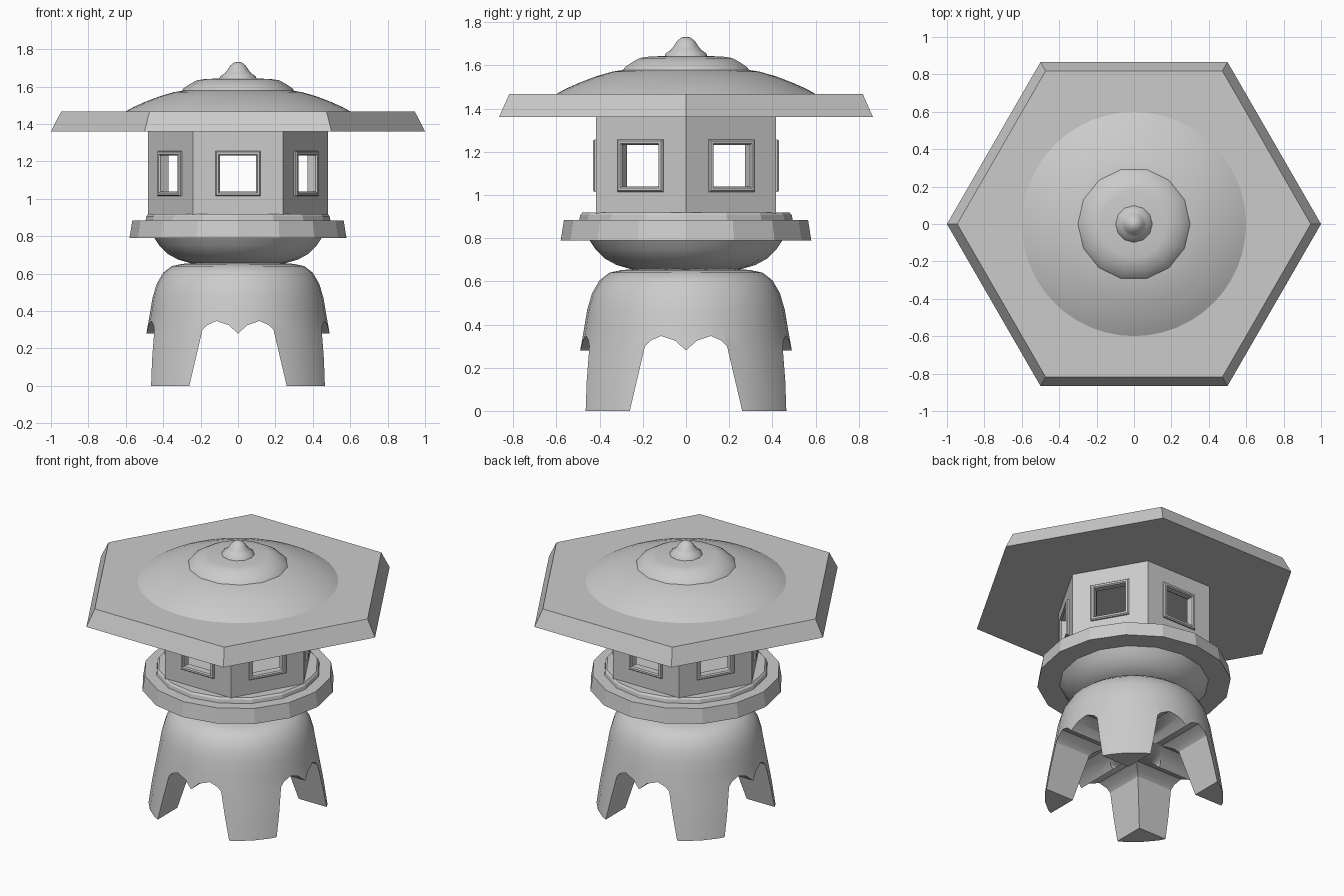
import bpy, bmesh, math
from mathutils import Matrix

cube = bpy.data.objects.get("Cube")
if cube:
    bpy.data.objects.remove(cube, do_unlink=True)

stone = bpy.data.materials.new("grey stone")
stone.use_nodes = True
stone.diffuse_color = (0.6, 0.6, 0.6, 1)
stone.node_tree.nodes["Principled BSDF"].inputs["Base Color"].default_value = (0.6, 0.6, 0.6, 1)


def finish(name, bm, smooth=None):
    """Turn a bmesh into a stone object, optionally shaded smooth by angle."""
    bmesh.ops.remove_doubles(bm, verts=bm.verts, dist=1e-5)
    bmesh.ops.recalc_face_normals(bm, faces=bm.faces)
    mesh = bpy.data.meshes.new(name)
    bm.to_mesh(mesh)
    bm.free()
    mesh.materials.append(stone)
    obj = bpy.data.objects.new(name, mesh)
    bpy.context.collection.objects.link(obj)
    if smooth:
        activate(obj)
        bpy.ops.object.shade_smooth_by_angle(angle=math.radians(smooth))
    return obj


def activate(obj):
    bpy.ops.object.select_all(action='DESELECT')
    obj.select_set(True)
    bpy.context.view_layer.objects.active = obj


def lathe(name, profile, sides, smooth=None, closed=False):
    """Revolve (radius, height) points; an open profile is capped at both ends."""
    bm = bmesh.new()
    rings = []
    for r, z in profile:
        rings.append([bm.verts.new((r * math.cos(math.tau * i / sides),
                                    r * math.sin(math.tau * i / sides), z))
                      for i in range(sides)])
    pairs = list(zip(rings, rings[1:]))
    if closed:
        pairs.append((rings[-1], rings[0]))
    for a, b in pairs:
        for i in range(sides):
            j = (i + 1) % sides
            bm.faces.new((a[i], a[j], b[j], b[i]))
    if not closed:
        bm.faces.new(rings[0])
        bm.faces.new(rings[-1])
    return finish(name, bm, smooth)


def prism(name, outline, length, angle):
    """Extrude an (x, z) outline along y, centred, and turn it about z."""
    bm = bmesh.new()
    face = bm.faces.new([bm.verts.new((x, -length / 2, z)) for x, z in outline])
    ext = bmesh.ops.extrude_face_region(bm, geom=[face])
    verts = [g for g in ext["geom"] if isinstance(g, bmesh.types.BMVert)]
    bmesh.ops.translate(bm, verts=verts, vec=(0, length, 0))
    bm.transform(Matrix.Rotation(angle, 4, 'Z'))
    return finish(name, bm)


def cut(obj, cutter):
    cutter.hide_render = True
    mod = obj.modifiers.new("cut", 'BOOLEAN')
    mod.operation = 'DIFFERENCE'
    mod.solver = 'EXACT'
    mod.object = cutter
    activate(obj)
    bpy.ops.object.modifier_apply(modifier=mod.name)
    bpy.data.objects.remove(cutter, do_unlink=True)


# Four-legged base: a flared bell cut by two crossing scalloped vaults
base = lathe("legged_base", [(0.535, 0), (0.515, 0.14), (0.49, 0.28), (0.472, 0.38),
                             (0.457, 0.47), (0.435, 0.545), (0.4, 0.605), (0.355, 0.64),
                             (0.3, 0.652), (0.2, 0.66)], 32)
half = [(0.265, -0.02), (0.19, 0.3), (0.165, 0.325), (0.115, 0.347), (0.05, 0.325)]
arch = half + [(0, 0.28)] + [(-x, z) for x, z in reversed(half)]
for k in range(2):
    cut(base, prism("vault_cutter", arch, 2, k * math.pi / 2))
activate(base)
bpy.ops.object.shade_smooth_by_angle(angle=math.radians(30))

# Bowl, rim and step under the lamp chamber
lathe("bowl", [(0.2, 0.65), (0.25, 0.655), (0.32, 0.675), (0.375, 0.705),
               (0.42, 0.75), (0.45, 0.795)], 16, 40)
lathe("rim", [(0.58, 0.79), (0.565, 0.885)], 16)
lathe("step", [(0.495, 0.88), (0.49, 0.907), (0.48, 0.918)], 16)

# Hollow six-sided lamp chamber with a window in each wall
walls = lathe("chamber_walls", [(0.48, 0.915), (0.48, 1.365), (0.43, 1.365), (0.43, 0.915)],
              6, closed=True)
opening = [(-0.1, 1.035), (0.1, 1.035), (0.1, 1.24), (-0.1, 1.24)]
for k in range(3):
    cut(walls, prism("window_cutter", opening, 2, k * math.pi / 3))

# Raised window frames with chamfered mouldings
wall_y = 0.48 * math.cos(math.pi / 6)
section = [(0.097, -0.03), (0.097, 0.008), (0.103, 0.016), (0.115, 0.016),
           (0.121, 0.008), (0.121, -0.01)]
for k in range(6):
    bm = bmesh.new()
    loops = [[bm.verts.new((sx * w, -wall_y - d, 1.135 + sz * w)) for w, d in section]
             for sx, sz in ((-1, -1), (1, -1), (1, 1), (-1, 1))]
    for c in range(4):
        a, b = loops[c], loops[(c + 1) % 4]
        for i in range(len(section)):
            j = (i + 1) % len(section)
            bm.faces.new((a[i], a[j], b[j], b[i]))
    bm.transform(Matrix.Rotation(k * math.pi / 3, 4, 'Z'))
    finish(f"window_frame_{k + 1}", bm)

# Six-sided roof slab, dome, upper tier and finial
lathe("roof_slab", [(1, 1.36), (0.945, 1.468)], 6)
lathe("roof_dome", [(0.603, 1.466), (0.56, 1.49), (0.5, 1.517), (0.42, 1.548),
                    (0.34, 1.571), (0.25, 1.585)], 48, 40)
lathe("roof_tier", [(0.3, 1.578), (0.29, 1.592), (0.255, 1.615), (0.22, 1.634),
                    (0.18, 1.64), (0.08, 1.645)], 14, 40)
lathe("finial", [(0.1, 1.638), (0.095, 1.655), (0.07, 1.672), (0.056, 1.69),
                 (0.042, 1.712), (0.022, 1.728), (0.005, 1.732)], 12, 50)
